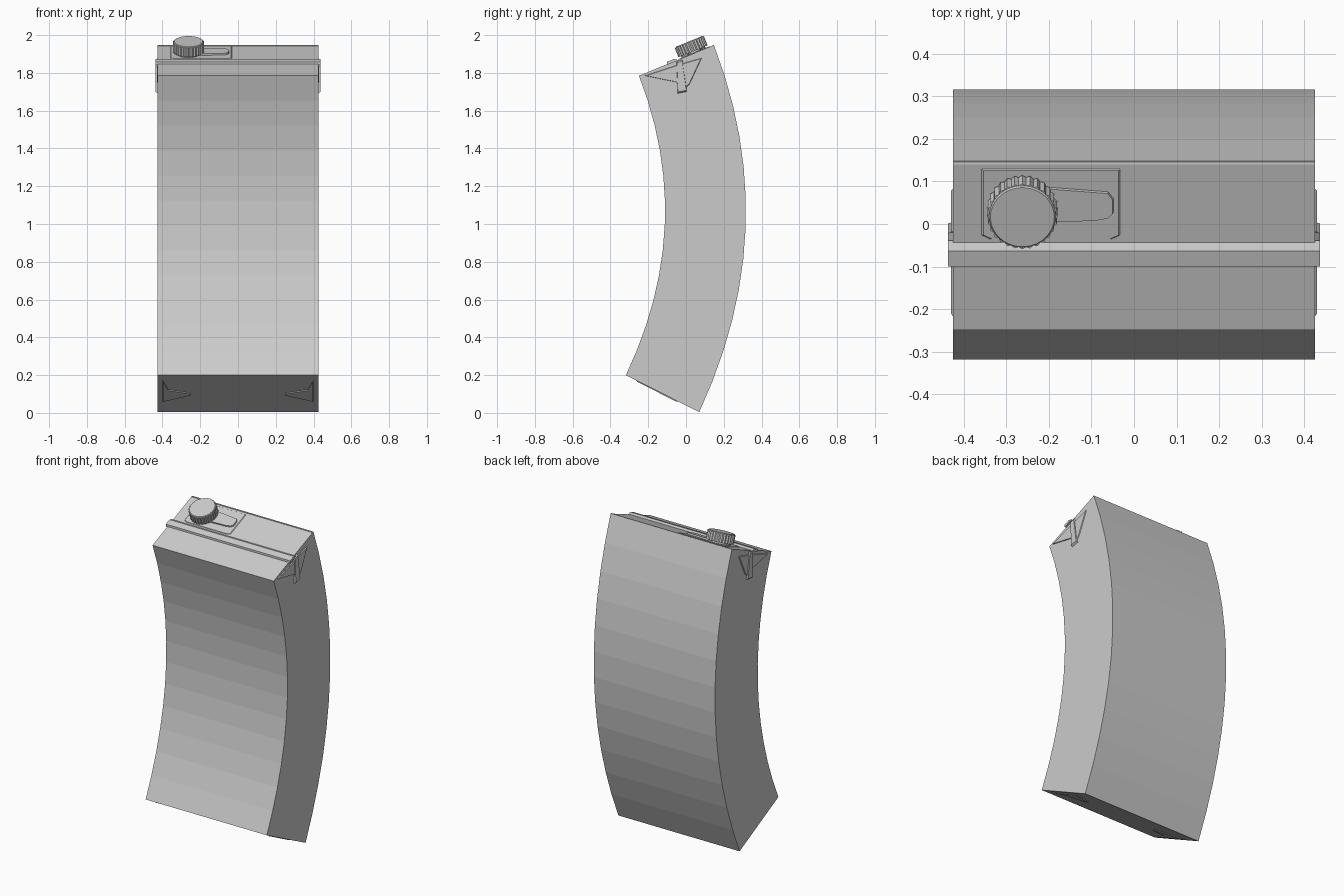
import bpy, bmesh, math
from mathutils import Matrix, Vector

cube = bpy.data.objects.get("Cube")
if cube:
    bpy.data.objects.remove(cube, do_unlink=True)

grey = bpy.data.materials.new("carton grey")
grey.use_nodes = True
COLOUR = (0.6, 0.6, 0.6, 1)
grey.diffuse_color = COLOUR
grey.node_tree.nodes["Principled BSDF"].inputs["Base Color"].default_value = COLOUR

HALF = 0.425
# Side outline as (y, z): top, middle and bottom of each curved wall
FRONT = [(-0.249, 1.785), (-0.111, 1.1), (-0.318, 0.2)]
BACK = [(0.148, 1.947), (0.317, 1.1), (0.07, 0.004)]


def finish(name, bm):
    bmesh.ops.recalc_face_normals(bm, faces=bm.faces[:])
    mesh = bpy.data.meshes.new(name)
    bm.to_mesh(mesh)
    bm.free()
    mesh.materials.append(grey)
    obj = bpy.data.objects.new(name, mesh)
    bpy.context.collection.objects.link(obj)
    return obj


def prism(name, points, frame, low, high, taper=1.0):
    """Extrude a flat outline along the local z of a frame."""
    bm = bmesh.new()
    n = len(points)
    mid = sum((Vector(p) for p in points), Vector((0, 0))) / n
    rings = []
    for level, scale in ((low, 1.0), (high, taper)):
        ring = []
        for p in points:
            q = mid + (Vector(p) - mid) * scale
            ring.append(bm.verts.new(frame @ Vector((q.x, q.y, level))))
        rings.append(ring)
        bm.faces.new(ring)
    for i in range(n):
        j = (i + 1) % n
        bm.faces.new((rings[0][i], rings[0][j], rings[1][j], rings[1][i]))
    return finish(name, bm)


def curve_y(pts, z):
    """Smooth bow through three outline points."""
    total = 0
    for i, (y, zi) in enumerate(pts):
        for j, (_, zj) in enumerate(pts):
            if i != j:
                y *= (z - zj) / (zi - zj)
        total += y
    return total


def sloped_frame(start, end):
    """x stays sideways, y runs from front to back, z is the face normal."""
    angle = math.atan2(end[1] - start[1], end[0] - start[0])
    return Matrix.Translation((0, *start)) @ Matrix.Rotation(angle, 4, "X")


def circle(cx, cy, r, count, notch=0.0):
    return [(cx + (r - notch * (i % 2)) * math.cos(math.tau * i / count),
             cy + (r - notch * (i % 2)) * math.sin(math.tau * i / count))
            for i in range(count)]


# Bowed carton body, faceted along its height
bm = bmesh.new()
rings = []
STEPS = 12
for k in range(STEPS + 1):
    ring = []
    for pts, sides in ((FRONT, (-1, 1)), (BACK, (1, -1))):
        z = pts[2][1] + (pts[0][1] - pts[2][1]) * k / STEPS
        ring += [bm.verts.new((s * HALF, curve_y(pts, z), z)) for s in sides]
    rings.append(ring)
for a, b in zip(rings, rings[1:]):
    for i in range(4):
        j = (i + 1) % 4
        bm.faces.new((a[i], a[j], b[j], b[i]))
bm.faces.new(rings[0])
bm.faces.new(rings[-1])
finish("carton_body", bm)

top = sloped_frame(FRONT[0], BACK[0])
bottom = sloped_frame(FRONT[2], BACK[2])

# Top seam folded toward the front
across = top @ Matrix(((0, 0, 1, 0), (1, 0, 0, 0), (0, 1, 0, 0), (0, 0, 0, 1)))
prism("top_seam", [(0.16, -0.003), (0.166, 0.012), (0.205, 0.012), (0.226, -0.003)],
      across, -0.436, 0.436)
# Low ridge along the rear edge of the top
prism("rear_top_ridge", [(0.418, -0.004), (0.421, 0.003), (0.427, 0.001), (0.428, -0.004)],
      across, -HALF, HALF)

# Spout plate, pull tab and ribbed cap
CX, CY = -0.262, 0.314
prism("spout_plate", [(-0.36, 0.24), (-0.34, 0.23), (-0.05, 0.23), (-0.03, 0.24),
                      (-0.03, 0.41), (-0.36, 0.41)], top, -0.002, 0.003, 0.96)
prism("pull_tab", [(-0.25, 0.275), (-0.09, 0.281), (-0.06, 0.287), (-0.048, 0.3),
                   (-0.048, 0.335), (-0.06, 0.352), (-0.25, 0.368)],
      top, 0, 0.012, 0.97)
prism("spout_neck", circle(CX, CY, 0.068, 32), top, 0, 0.014)
prism("ribbed_cap", circle(CX, CY, 0.083, 56, 0.005), top, 0.011, 0.064)
prism("cap_lid", circle(CX, CY, 0.078, 56), top, 0.064, 0.068, 0.96)

for side, label in ((-1, "right"), (1, "left")):
    # Folded ear and seam end on each side wall
    wall = Matrix(((0, 0, side, 0), (1, 0, 0, 0), (0, 1, 0, 0), (0, 0, 0, 1)))
    prism(label + "_top_ear", [(-0.22, 1.785), (-0.05, 1.75), (-0.02, 1.70), (0.02, 1.74),
                               (0.085, 1.88), (-0.04, 1.845)], wall, HALF - 0.002, HALF + 0.005, 0.94)
    prism(label + "_ear_seam", [(-0.05, 1.86), (-0.02, 1.872), (0.005, 1.70), (-0.045, 1.69)],
          wall, HALF - 0.002, HALF + 0.011, 0.9)
    # Folded ear under the base
    prism(label + "_base_ear", [(side * 0.40, 0.06), (side * 0.37, 0.17), (side * 0.25, 0.21),
                                (side * 0.25, 0.235), (side * 0.40, 0.31)],
          bottom, 0.002, -0.005, 0.94)
